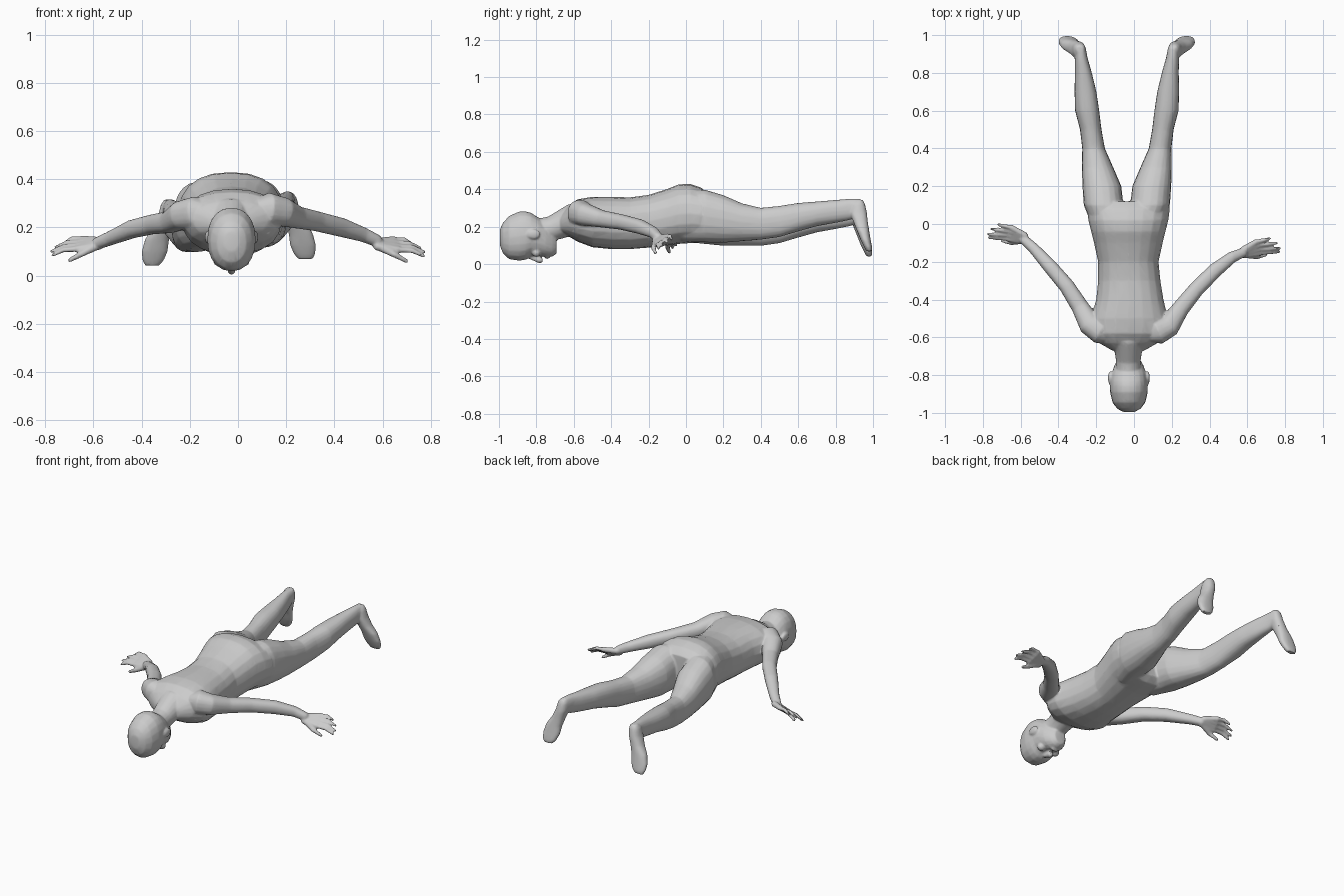
import bpy, bmesh, math
from mathutils import Vector, Matrix

bm = bmesh.new()
N = 20


def loft(rings):
    """Skin a list of point rings into a closed solid."""
    loops = [[bm.verts.new(p) for p in r] for r in rings]
    faces = [bm.faces.new(loops[0][::-1]), bm.faces.new(loops[-1])]
    for a, b in zip(loops, loops[1:]):
        n = len(a)
        faces += [bm.faces.new((a[i], a[(i + 1) % n], b[(i + 1) % n], b[i])) for i in range(n)]
    bmesh.ops.recalc_face_normals(bm, faces=faces)


def unit(i, e):
    a = 2 * math.pi * i / N
    c, s = math.cos(a), math.sin(a)
    return (math.copysign(abs(c) ** (2 / e), c), math.copysign(abs(s) ** (2 / e), s))


def sections(rows, axis='Y', e=2.3):
    """Rows of (position, centre x, half width, low, high) along an axis."""
    rings = []
    for t, cx, hw, lo, hi in rows:
        ring = []
        for i in range(N):
            u, v = unit(i, e)
            w = (lo + hi) / 2 + v * (hi - lo) / 2
            ring.append((cx + u * hw, t, w) if axis == 'Y' else (cx + u * hw, w, t))
        rings.append(ring)
    loft(rings)


def limb(points, e=2.0):
    """Round tube through (x, y, z, radius) points with rounded ends."""
    P = [(Vector(p[:3]), p[3]) for p in points]
    d0 = (P[0][0] - P[1][0]).normalized()
    d1 = (P[-1][0] - P[-2][0]).normalized()
    P = [(P[0][0] + d0 * P[0][1] * .7, P[0][1] * .55)] + P + [(P[-1][0] + d1 * P[-1][1] * .7, P[-1][1] * .55)]
    rings = []
    for i, (c, r) in enumerate(P):
        d = (P[min(i + 1, len(P) - 1)][0] - P[max(i - 1, 0)][0]).normalized()
        side = d.cross(Vector((0, 0, 1))).normalized()
        up = side.cross(d)
        rings.append([c + (side * u + up * v) * r for u, v in (unit(k, e) for k in range(N))])
    loft(rings)


def ball(loc, size):
    m = Matrix.Translation(loc) @ Matrix.Diagonal((*size, 1))
    bmesh.ops.create_uvsphere(bm, u_segments=16, v_segments=10, radius=1, matrix=m)


# Torso, shoulders to seat
sections([(-.67, -.03, .085, .17, .265), (-.63, -.03, .155, .15, .31), (-.58, -.025, .2, .12, .347),
          (-.5, -.025, .205, .09, .36), (-.4, -.022, .178, .08, .36), (-.3, -.025, .165, .08, .357),
          (-.2, -.03, .16, .088, .37), (-.1, -.03, .182, .1, .402), (-.04, -.03, .197, .108, .426),
          (.02, -.03, .212, .112, .43), (.08, -.03, .22, .118, .41), (.12, -.03, .19, .15, .375)])
# Neck
limb([(-.03, -.8, .175, .066), (-.03, -.72, .19, .066), (-.03, -.66, .215, .075), (-.03, -.6, .235, .09)])
# Head, face down
hx = -.027
sections([(-.995, hx, .03, .1, .185), (-.978, hx, .062, .055, .222), (-.945, hx, .087, .026, .258),
          (-.89, hx, .1, .018, .282), (-.855, hx, .1, .024, .282), (-.83, hx, .097, .042, .275),
          (-.79, hx, .091, .045, .25), (-.75, hx, .078, .038, .215), (-.715, hx, .058, .04, .18),
          (-.692, hx, .038, .055, .15)], e=2.2)
# Nose, lips, cheeks and ears
limb([(hx, -.84, .04, .011), (hx, -.8, .026, .014), (hx, -.778, .02, .017)])
ball((hx, -.742, .04), (.026, .013, .013))
for s in (-1, 1):
    ball((hx + s * .05, -.8, .06), (.026, .022, .022))
    ball((hx + s * .099, -.815, .16), (.012, .036, .026))

for s in (-1, 1):
    lift = .033 if s > 0 else 0

    def mx(x):
        return -.038 + s * x
    # Legs
    leg = [(-.02, .09, .09, .12, .39), (.1, .123, .105, .108, .39), (.2, .132, .103, .098, .352),
           (.3, .155, .083, .098, .3), (.4, .176, .06, .098, .268), (.5, .191, .057, .112, .278),
           (.6, .21, .064, .142, .294), (.7, .219, .058, .17, .302), (.8, .23, .045, .188, .31),
           (.88, .242, .034, .204, .317), (.93, .245, .028, .23, .317)]
    sections([(y, mx(x), w, lo + lift * min(1, max(0, y / .4)), hi + lift * min(1, max(0, y / .4)))
              for y, x, w, lo, hi in leg])
    # Feet, toes hanging down
    foot = [(.316, .248, .02, .91, .945), (.295, .25, .032, .885, .957), (.25, .256, .037, .875, .967),
            (.2, .275, .04, .895, .972), (.15, .298, .05, .915, .98), (.1, .308, .054, .935, .988),
            (.065, .314, .045, .952, .995), (.042, .318, .03, .965, .995)]
    sections([(z + lift * .8, mx(x), w, lo, hi) for z, x, w, lo, hi in foot], 'Z')
    # Hands: palm bones, fingers and thumb
    dy, dz = (-.075, -.003) if s > 0 else (0, 0)

    def hand(x, y, z, r):
        return (s * x, y + dy, z + dz, r)
    tips = [(.77, -.072, .085), (.774, -.053, .1), (.757, -.026, .117), (.72, -.002, .135)]
    for j, t in enumerate(tips):
        base = Vector((.668 - .006 * j, -.078 + .02 * j, .11 + .014 * j))
        mid = base.lerp(Vector(t), .5) + Vector((.004, 0, .01))
        limb([hand(.575, -.09 + .009 * j, .125 + .006 * j, .018), hand(*base, .015)])
        limb([hand(*base, .0115), hand(*mid, .0105), hand(*t, .0075)])
    limb([hand(.595, -.088, .12, .018), hand(.65, -.1, .09, .0125), hand(.7, -.088, .063, .009)])

# Arms
limb([(-.17, -.57, .26, .07), (-.235, -.53, .25, .06), (-.285, -.44, .222, .046), (-.355, -.33, .213, .041),
      (-.44, -.23, .193, .038), (-.53, -.13, .155, .029), (-.585, -.08, .133, .025)], 2.3)
limb([(.12, -.57, .275, .07), (.185, -.54, .265, .06), (.245, -.45, .242, .046), (.33, -.345, .225, .041),
      (.43, -.245, .2, .039), (.52, -.175, .17, .03), (.58, -.15, .143, .025)], 2.3)

# Fuse everything into one skin
mesh = bpy.data.meshes.new("body")
bm.to_mesh(mesh)
bm.free()
body = bpy.data.objects.new("body", mesh)
bpy.context.collection.objects.link(body)
bpy.context.view_layer.objects.active = body
body.select_set(True)
m = body.modifiers.new("fuse", 'REMESH')
m.mode = 'VOXEL'
m.voxel_size = .006
m = body.modifiers.new("soften", 'SMOOTH')
m.factor = .5
m.iterations = 4
m = body.modifiers.new("simplify", 'DECIMATE')
m.ratio = .15
bpy.ops.object.convert(target='MESH')
bpy.ops.object.shade_smooth_by_angle(angle=math.radians(35))
